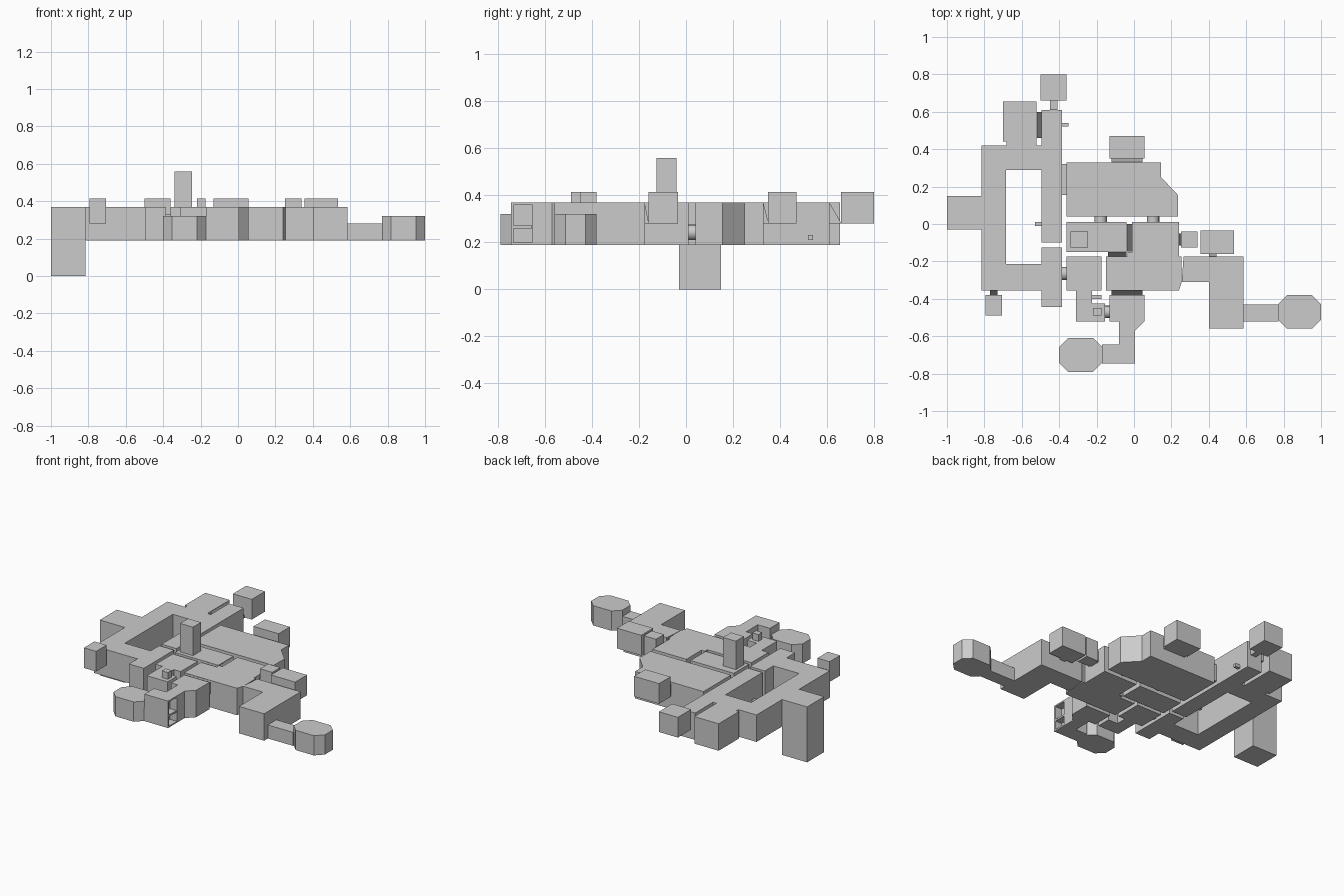
import bpy, bmesh, math
from mathutils import Matrix

if "Cube" in bpy.data.objects:
    bpy.data.objects.remove(bpy.data.objects["Cube"])

mat = bpy.data.materials.new("light grey")
mat.diffuse_color = (0.6, 0.6, 0.6, 1)
mat.use_nodes = True
mat.node_tree.nodes["Principled BSDF"].inputs["Base Color"].default_value = mat.diffuse_color
LOW, TOP = 0.19, 0.37


def finish(name, bm):
    bmesh.ops.recalc_face_normals(bm, faces=bm.faces)
    me = bpy.data.meshes.new(name)
    bm.to_mesh(me)
    bm.free()
    me.materials.append(mat)
    ob = bpy.data.objects.new(name, me)
    bpy.context.collection.objects.link(ob)
    return ob


def prism(name, pts, z0=LOW, z1=TOP):
    """Extrude a floor outline upwards."""
    bm = bmesh.new()
    f = bm.faces.new([bm.verts.new((x, y, z0)) for x, y in pts])
    r = bmesh.ops.extrude_face_region(bm, geom=[f])
    for v in r["geom"]:
        if isinstance(v, bmesh.types.BMVert):
            v.co.z = z1
    return finish(name, bm)


def box(name, x0, x1, y0, y1, z0=LOW, z1=TOP):
    return prism(name, [(x0, y0), (x1, y0), (x1, y1), (x0, y1)], z0, z1)


def octagon(name, x0, x1, y0, y1, z0, z1, c=0.048):
    return prism(name, [(x0 + c, y0), (x1 - c, y0), (x1, y0 + c), (x1, y1 - c),
                        (x1 - c, y1), (x0 + c, y1), (x0, y1 - c), (x0, y0 + c)], z0, z1)


def wedge(name, x0, x1, y0, y1, axis, sign, z0=0.28, z1=0.365):
    """Sloped joint, high on one side and falling towards sign * axis."""
    ob = box(name, x0, x1, y0, y1, z0, z1)
    a, b = ((x0, x1), (y0, y1))[axis]
    high, low = (a, b) if sign > 0 else (b, a)
    for v in ob.data.vertices:
        if v.co.z > z1 - 1e-4 and abs(v.co[axis] - low) < 1e-4:
            v.co[axis] = high + (low - high) * 0.1
    return ob


def tube(name, x, y, z, r, length, axis):
    bm = bmesh.new()
    rot = Matrix.Rotation(math.pi / 2, 4, 'Y' if axis == 0 else 'X')
    bmesh.ops.create_cone(bm, cap_ends=True, segments=16, radius1=r, radius2=r, depth=length,
                          matrix=Matrix.Translation((x, y, z)) @ rot)
    ob = finish(name, bm)
    for p in ob.data.polygons:
        p.use_smooth = len(p.vertices) == 4


# left frame, split by a slot on its inner side
prism("left_frame", [(-.815, -.355), (-.495, -.355), (-.495, -.445), (-.385, -.445),
                     (-.385, -.125), (-.495, -.125), (-.495, -.215), (-.685, -.215),
                     (-.685, .29), (-.495, .29), (-.495, -.10), (-.385, -.10),
                     (-.385, .61), (-.495, .61), (-.495, .42), (-.52, .42), (-.52, .655),
                     (-.70, .655), (-.70, .44), (-.682, .44), (-.682, .42), (-.815, .42)])
box("left_leg", -1.0, -.815, -.03, .15, 0, TOP)
wedge("frame_slot_joint", -.522, -.493, .46, .60, 0, 1)
box("back_peg", -.387, -.35, .52, .54, .21, .232)
box("inner_peg", -.53, -.493, -.01, .01, .21, .232)

# upper centre body with chamfered corner
prism("back_body", [(-.36, .04), (.235, .04), (.235, .155), (.145, .25), (.145, .33), (-.36, .33)])
box("back_body_joint", -.387, -.358, .155, .32, .215, .33)
for i, x in enumerate((-.178, .102)):
    tube(f"centre_tube_{i}", x, .025, .243, .033, .04, 1)

# central block with chimney and neighbouring L body
box("centre_block", -.36, -.04, -.15, .01)
box("chimney", -.34, -.245, -.125, -.04, TOP - .005, .56)
prism("right_body", [(-.15, -.355), (.24, -.355), (.255, -.31), (.255, -.175), (.24, -.175),
                     (.24, .01), (-.01, .01), (-.01, -.15), (-.035, -.15), (-.035, -.175), (-.15, -.175)])
wedge("centre_side_joint", -.042, -.008, -.148, .0, 0, 1)
wedge("centre_front_joint", -.14, -.04, -.177, -.148, 1, -1)

# raised square pods and their joints
pods = [("back_pod", -.13, .055, .35, .47), ("far_back_pod", -.5, -.36, .66, .80),
        ("left_pod", -.795, -.705, -.49, -.38), ("small_right_pod", .25, .34, -.125, -.04),
        ("right_pod", .355, .535, -.16, -.035)]
for name, x0, x1, y0, y1 in pods:
    box(name, x0, x1, y0, y1, .28, .415)
wedge("back_pod_joint", -.12, .045, .328, .352, 1, 1)
wedge("far_back_joint", -.45, -.41, .608, .662, 1, 1)
wedge("left_pod_joint", -.77, -.73, -.382, -.353, 1, -1)
wedge("small_right_joint", .238, .252, -.115, -.05, 0, 1)
wedge("right_pod_joint", .40, .44, -.177, -.158, 1, 1)

# right arm ending in an octagon
prism("right_arm", [(.255, -.31), (.40, -.31), (.40, -.56), (.585, -.56), (.585, -.175), (.265, -.175)])
box("right_neck", .583, .772, -.52, -.43, LOW, .28)
octagon("right_octagon", .77, 1.0, -.56, -.38, LOW, .322)

# front arm ending in an octagon
prism("front_arm", [(-.13, -.38), (-.13, -.52), (-.08, -.52), (-.08, -.645),
                    (.005, -.645), (.005, -.57), (.055, -.52), (.055, -.38)])
wedge("front_arm_joint", -.12, .045, -.382, -.353, 1, -1)
box("front_neck", -.172, -.078, -.745, -.655, LOW, .28)
corner = box("front_corner", -.17, .005, -.745, -.643)
octagon("front_octagon", -.40, -.17, -.79, -.61, LOW, .322)

# open recess in the right face of the corner block
bm = bmesh.new()
bm.from_mesh(corner.data)
bm.faces.ensure_lookup_table()
bm.normal_update()
side = [f for f in bm.faces if f.normal.x > .9]
bmesh.ops.inset_region(bm, faces=side, thickness=.014)
r = bmesh.ops.extrude_face_region(bm, geom=side)
bmesh.ops.delete(bm, geom=side, context='FACES_ONLY')
for v in r["geom"]:
    if isinstance(v, bmesh.types.BMVert):
        v.co.x -= .05
bmesh.ops.recalc_face_normals(bm, faces=bm.faces)
bm.to_mesh(corner.data)
bm.free()
box("recess_shelf", -.046, .003, -.735, -.655, .26, .272)

# hooked body at front left
prism("hook_body", [(-.36, -.355), (-.31, -.355), (-.31, -.52), (-.155, -.52), (-.155, -.425),
                    (-.225, -.425), (-.225, -.355), (-.175, -.355), (-.175, -.175), (-.36, -.175)])
box("hook_knob", -.22, -.175, -.49, -.45, TOP - .005, .415)
box("hook_peg", -.227, -.175, -.40, -.38, .25, .29)
tube("hook_left_tube", -.372, -.265, .243, .035, .04, 0)
tube("hook_right_tube", -.142, -.47, .28, .033, .04, 0)
